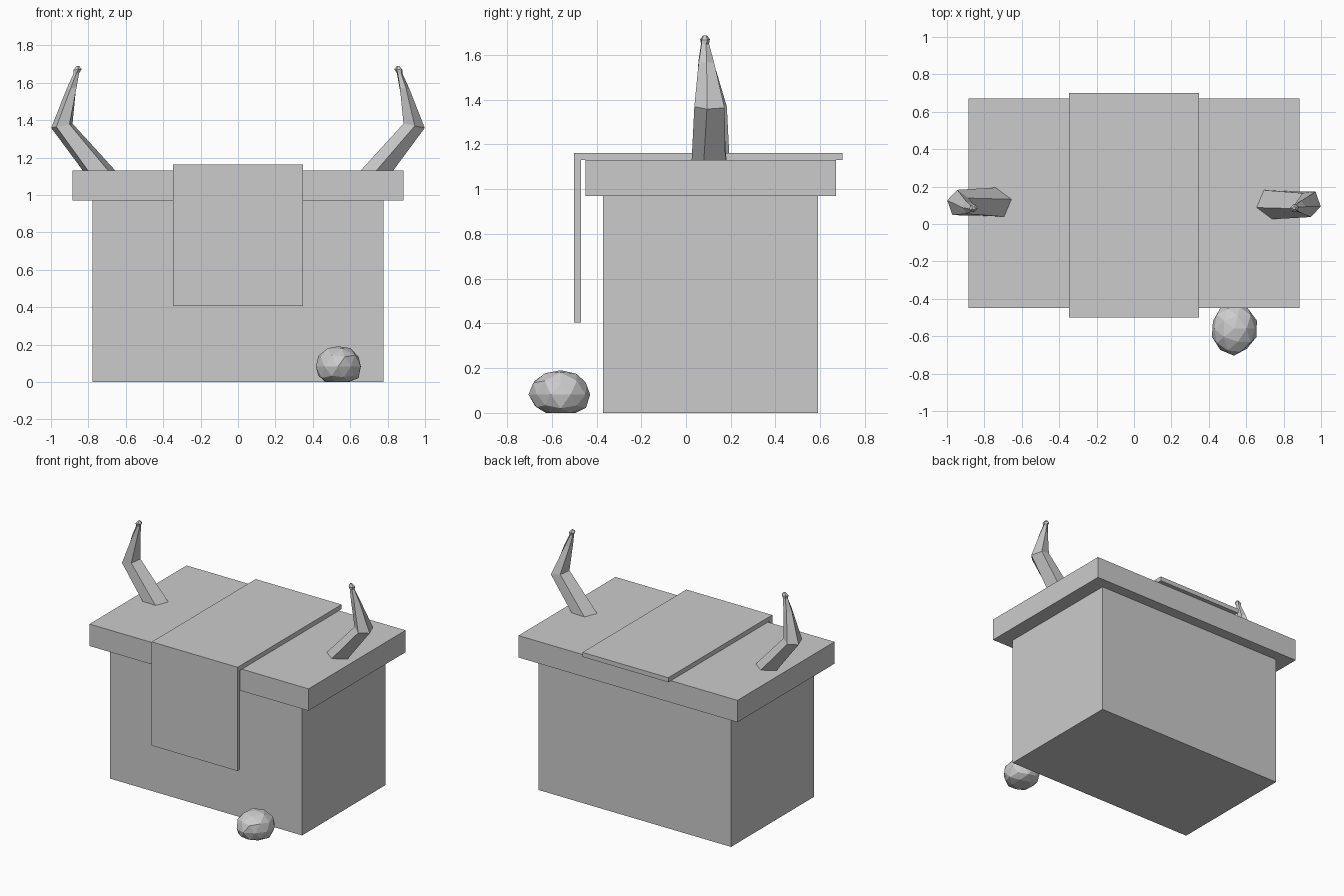
import bpy, bmesh, random
from math import cos, sin, radians
from mathutils import Vector

if "Cube" in bpy.data.objects:
    bpy.data.objects.remove(bpy.data.objects["Cube"])

random.seed(4)


def finish(name, bm):
    bmesh.ops.recalc_face_normals(bm, faces=bm.faces)
    mesh = bpy.data.meshes.new(name)
    bm.to_mesh(mesh)
    bm.free()
    obj = bpy.data.objects.new(name, mesh)
    bpy.context.collection.objects.link(obj)
    return obj


def box(name, lo, hi):
    lo, hi = Vector(lo), Vector(hi)
    bm = bmesh.new()
    bmesh.ops.create_cube(bm, size=1)
    bmesh.ops.scale(bm, vec=hi - lo, verts=bm.verts)
    bmesh.ops.translate(bm, vec=(lo + hi) / 2, verts=bm.verts)
    return finish(name, bm)


# Altar block and overhanging slab
box("altar_base", (-0.777, -0.37, 0), (0.777, 0.59, 0.97))
box("altar_slab", (-0.885, -0.45, 0.97), (0.885, 0.67, 1.13))

# Cloth: L-shaped side profile extruded across the width
bm = bmesh.new()
profile = [(-0.50, 0.405), (-0.47, 0.405), (-0.47, 1.13),
           (0.70, 1.13), (0.70, 1.163), (-0.50, 1.163)]
face = bm.faces.new([bm.verts.new((-0.347, y, z)) for y, z in profile])
ext = bmesh.ops.extrude_face_region(bm, geom=[face])["geom"]
bmesh.ops.translate(bm, vec=(0.694, 0, 0),
                    verts=[v for v in ext if isinstance(v, bmesh.types.BMVert)])
finish("cloth", bm)


# Horns: five-sided rings along a bent path
def horn(name, side):
    # x centre, y centre, z centre, x radius, y radius, x slope of ring, twist
    rings = [(0.740, 0.110, 1.125, 0.092, 0.085, 0.00, 0),
             (0.940, 0.110, 1.370, 0.060, 0.073, 0.20, 8),
             (0.888, 0.090, 1.570, 0.029, 0.036, 0.15, 25),
             (0.864, 0.085, 1.650, 0.016, 0.018, 0.10, 35),
             (0.859, 0.085, 1.670, 0.024, 0.022, 0.10, 50),
             (0.856, 0.085, 1.688, 0.008, 0.008, 0.00, 50)]
    bm = bmesh.new()
    loops = []
    for x, y, z, rx, ry, slope, twist in rings:
        loop = []
        for i in range(5):
            a = radians(15 + 72 * i + twist)
            dx = -rx * cos(a)
            loop.append(bm.verts.new((side * (x + dx), y - side * ry * sin(a), z - slope * dx)))
        loops.append(loop)
    for a, b in zip(loops, loops[1:]):
        for i in range(5):
            j = (i + 1) % 5
            bm.faces.new((a[i], a[j], b[j], b[i]))
    bm.faces.new(loops[0])
    bm.faces.new(loops[-1])
    finish(name, bm)


horn("left_horn", -1)
horn("right_horn", 1)

# Rock: jittered icosphere with a flat underside
bm = bmesh.new()
bmesh.ops.create_icosphere(bm, subdivisions=2, radius=1)
for v in bm.verts:
    p = v.co * random.uniform(0.93, 1.04)
    v.co = (0.535 + 0.125 * p.x, -0.56 + 0.14 * p.y, max(0, 0.082 + 0.113 * p.z))
bmesh.ops.dissolve_limit(bm, angle_limit=radians(6), verts=bm.verts, edges=bm.edges)
finish("rock", bm)
